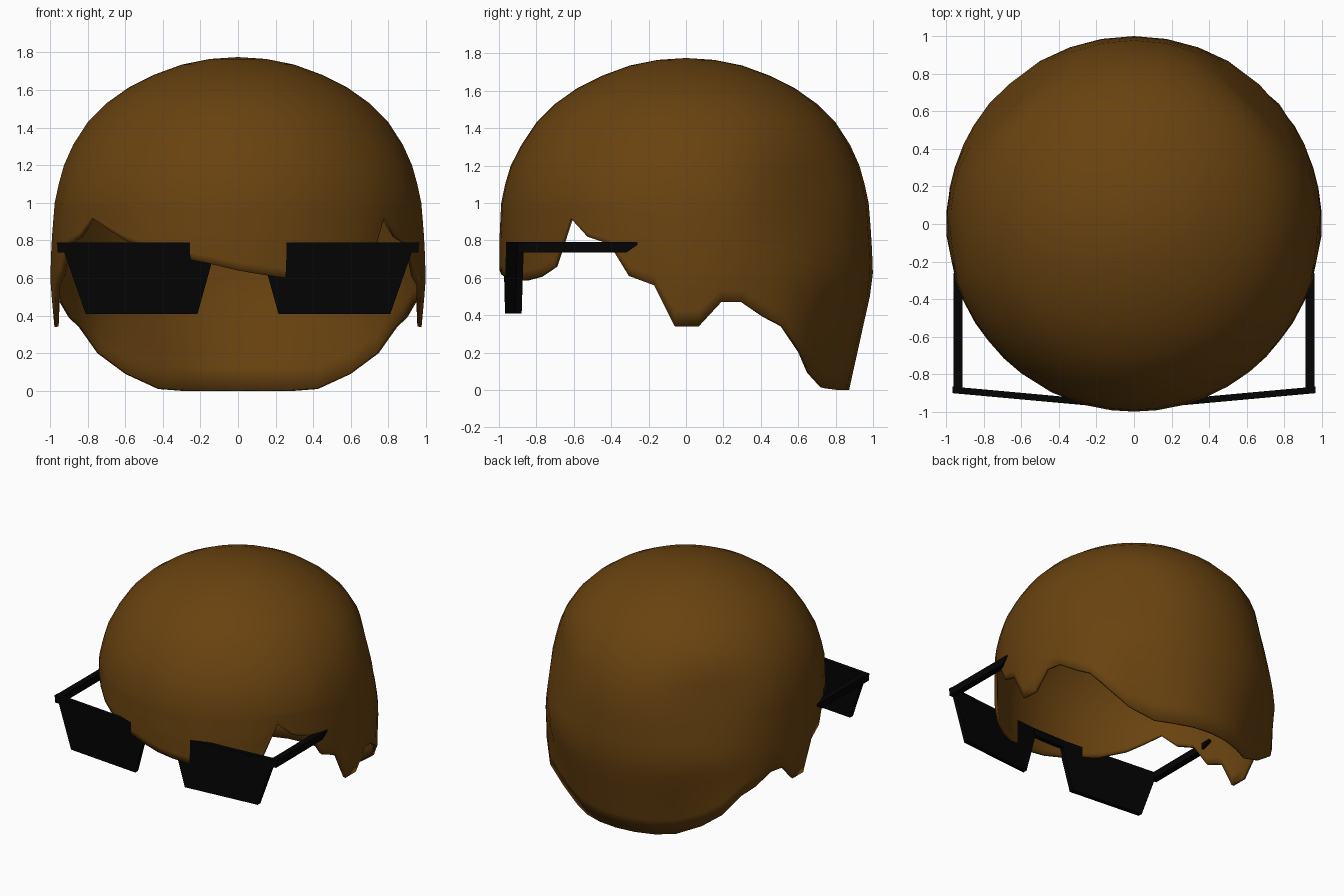
import bpy, bmesh, math

if "Cube" in bpy.data.objects:
    bpy.data.objects.remove(bpy.data.objects["Cube"])


def material(name, rgb):
    m = bpy.data.materials.new(name)
    m.diffuse_color = (*rgb, 1)
    m.use_nodes = True
    m.node_tree.nodes["Principled BSDF"].inputs["Base Color"].default_value = m.diffuse_color
    return m


BROWN = material("brown", (0.14, 0.055, 0.005))
BLACK = material("black", (0.001, 0.001, 0.001))


def make(name, verts, faces, mat):
    me = bpy.data.meshes.new(name)
    me.from_pydata(verts, [], faces)
    bm = bmesh.new()
    bm.from_mesh(me)
    bmesh.ops.recalc_face_normals(bm, faces=bm.faces)
    bm.to_mesh(me)
    bm.free()
    me.materials.append(mat)
    ob = bpy.data.objects.new(name, me)
    bpy.context.collection.objects.link(ob)
    return ob


# Hair: dome profile (radius, height) that runs down to a ragged hairline
DOME = [(0.15, 1.765), (0.3, 1.735), (0.45, 1.68), (0.58, 1.615), (0.7, 1.53),
        (0.8, 1.43), (0.88, 1.31), (0.937, 1.2), (0.967, 1.1), (0.988, 1.0)]
# Hairline (angle from the front, height, radius)
SIDE = [(51.5, .92, .993), (58, .82, .995), (65.7, .78, .995), (72, .61, .99), (80, .56, .985),
        (86.5, .34, .978), (94, .34, .978), (101, .47, .988), (107.5, .47, .993),
        (115, .39, .993), (121.5, .34, .993), (129.6, .2, .97), (138, .09, .895),
        (150, .01, .85), (160, 0, .86), (170, 0, .87)]
FRINGE = [(-44, .86, .995), (-37, .8, .995), (-26, .74, .997), (-15, .7, .997), (-7, .67, .997),
          (0, .64, .997), (7, .62, .997), (15, .6, .997), (22, .59, .997), (30, .585, .997),
          (38, .605, .997), (45, .66, .995)]
rim = [(-a, z, r) for a, z, r in reversed(SIDE)] + FRINGE + SIDE + [(180, 0, .872)]
STEPS = 8
# Flattened back corners: (height, change of radius)
FLAT = [(1.43, 0), (1.31, -.012), (1.2, -.05), (1.1, -.06), (1.0, -.058), (.8, -.026),
        (.62, .006), (.4, 0), (-1, 0)]


def flatten(angle, z):
    a = abs(angle)
    if a < 80 or z >= FLAT[0][0]:
        return 0
    weight = max(0.2, 1 - abs(a - 135) / 35)
    for (z0, d0), (z1, d1) in zip(FLAT, FLAT[1:]):
        if z >= z1:
            return weight * (d1 + (d0 - d1) * (z - z1) / (z0 - z1))


def column(angle, z_end, r_end):
    turn = 0.62 if 120 < abs(angle) < 155 else 0.57   # start of the inward curl
    pts = [(r + flatten(angle, z), z) for r, z in DOME]
    for i in range(1, STEPS + 1):
        t = i / STEPS
        z = 1.0 + (z_end - 1.0) * t
        bulge = 0.998 - 0.01 * max(0, (z - 0.8) / 0.2) + flatten(angle, z)
        curl = max(0, (turn - z) / (turn - z_end)) if z_end < turn - 0.05 else t ** 2
        pts.append((bulge + (r_end - 0.998) * curl if i < STEPS else r_end, z))
    a = math.radians(angle)
    return [(r * math.sin(a), -r * math.cos(a), z) for r, z in pts]


verts, faces = [(0, 0, 1.775)], []
rows, n = len(DOME) + STEPS, len(rim)
for entry in rim:
    verts += column(*entry)
for c in range(n):
    a, b = 1 + c * rows, 1 + ((c + 1) % n) * rows
    faces.append((0, a, b))
    faces += [(a + k, a + k + 1, b + k + 1, b + k) for k in range(rows - 1)]
hair = make("hair", verts, faces, BROWN)
solid = hair.modifiers.new("thickness", "SOLIDIFY")
solid.thickness = 0.022
solid.offset = -1
bpy.context.view_layer.objects.active = hair
hair.select_set(True)
bpy.ops.object.shade_smooth_by_angle(angle=math.radians(50))
hair.select_set(False)


def prism(name, front, shift):
    """Closed solid from an outline and a copy of it moved by shift."""
    n = len(front)
    back = [tuple(p[i] + shift[i] for i in range(3)) for p in front]
    faces = [tuple(range(n)), tuple(range(2 * n - 1, n - 1, -1))]
    faces += [(i, (i + 1) % n, n + (i + 1) % n, n + i) for i in range(n)]
    return make(name, front + back, faces, BLACK)


def lens_y(x):
    return -0.987 + 0.087 * x / 0.96


# Sunglasses: slanted lenses and side arms, mirrored
LENS = [(0.11, .79), (0.965, .79), (0.955, .75), (0.925, .74), (0.81, .41), (0.215, .41)]
ARM = [(-0.9, .79), (-0.26, .79), (-0.26, .775), (-0.32, .735), (-0.9, .735)]
for side, s in (("right", 1), ("left", -1)):
    prism(side + "_lens", [(s * x, lens_y(x), z) for x, z in LENS], (0, 0.035, 0))
    prism(side + "_arm", [(s * (0.961 + 0.004 * (-0.9 - y)), y, z) for y, z in ARM],
          (-s * 0.048, 0, 0))

# Bridge between the lenses
prism("bridge", [(-.14, -.972, .735), (.14, -.972, .735), (.14, -.972, .79), (-.14, -.972, .79)],
      (0, 0.035, 0))
